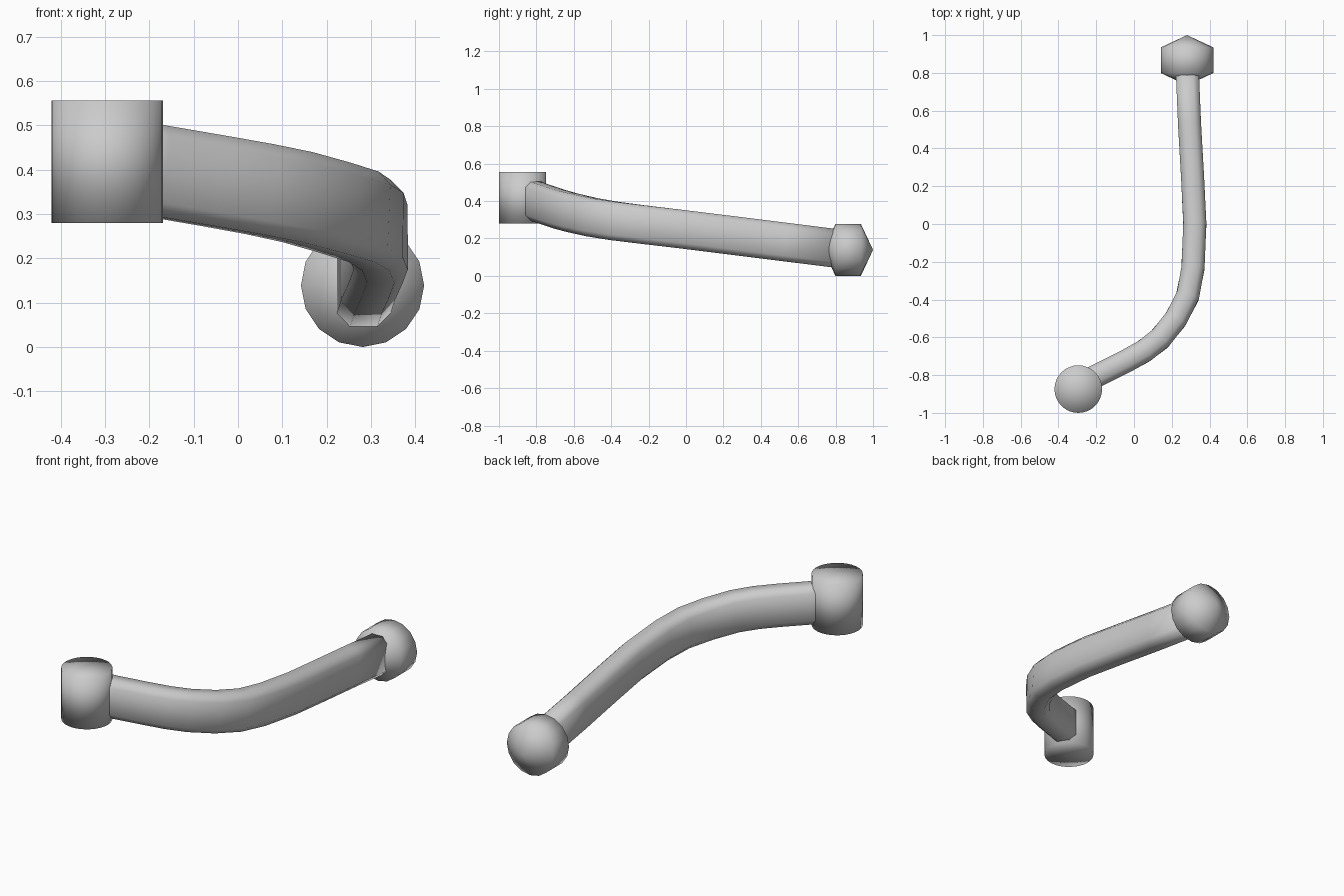
import bpy
import bmesh
from math import sin, cos, tau
from mathutils import Vector, Matrix

if "Cube" in bpy.data.objects:
    bpy.data.objects.remove(bpy.data.objects["Cube"], do_unlink=True)

grey = bpy.data.materials.new("plain grey")
grey.use_nodes = True
grey.diffuse_color = (0.6, 0.6, 0.6, 1)
grey.node_tree.nodes["Principled BSDF"].inputs["Base Color"].default_value = grey.diffuse_color


def finish(bm, name):
    """Turn a bmesh into a fully smooth-shaded grey object."""
    bmesh.ops.recalc_face_normals(bm, faces=bm.faces)
    for face in bm.faces:
        face.smooth = True
    mesh = bpy.data.meshes.new(name)
    bm.to_mesh(mesh)
    bm.free()
    mesh.materials.append(grey)
    obj = bpy.data.objects.new(name, mesh)
    bpy.context.collection.objects.link(obj)
    return obj


def bridge(bm, a, b):
    for i in range(len(a)):
        j = (i + 1) % len(a)
        bm.faces.new((a[i], a[j], b[j], b[i]))


def capped_drum(name, radius, half, peak, sides, matrix):
    """Cylinder whose end fans rise to a point at distance peak."""
    bm = bmesh.new()
    rings = [[bm.verts.new((radius * cos(tau * i / sides), radius * sin(tau * i / sides), z))
              for i in range(sides)] for z in (-half, half)]
    bridge(bm, *rings)
    for ring, z in zip(rings, (-peak, peak)):
        tip = bm.verts.new((0, 0, z))
        for i in range(sides):
            bm.faces.new((ring[i], ring[(i + 1) % sides], tip))
    bm.transform(matrix)
    return finish(bm, name)


# Upright collar at the front end
capped_drum("front_collar", 0.126, 0.138, 0.138, 32,
            Matrix.Translation((-0.295, -0.874, 0.418)))

# Pointed joint at the back end, lying along y
capped_drum("rear_joint", 0.139, 0.068, 0.133, 16,
            Matrix.Translation((0.281, 0.867, 0.139)) @ Matrix.Rotation(tau / 4, 4, "X"))

# Curved arm: chamfered rectangle swept along a bent path
path = [Vector(p) for p in (
    (-0.28, -0.845, 0.418), (-0.19, -0.80, 0.398), (-0.05, -0.73, 0.374),
    (0.05, -0.675, 0.356), (0.135, -0.61, 0.338), (0.22, -0.505, 0.314),
    (0.283, -0.385, 0.294), (0.312, -0.235, 0.275), (0.322, 0.0, 0.247),
    (0.310, 0.25, 0.216), (0.294, 0.53, 0.181), (0.282, 0.82, 0.145))]
w, h, c = 0.061, 0.103, 0.03
section = [(w, c - h), (w, h - c), (w - c, h), (c - w, h),
           (-w, h - c), (-w, c - h), (c - w, -h), (w - c, -h)]

bm = bmesh.new()
rings = []
for i, point in enumerate(path):
    tangent = path[min(i + 1, len(path) - 1)] - path[max(i - 1, 0)]
    side = tangent.cross(Vector((0, 0, 1))).normalized()
    up = side.cross(tangent).normalized()
    rings.append([bm.verts.new(point + side * s + up * t) for s, t in section])
for a, b in zip(rings, rings[1:]):
    bridge(bm, a, b)
bm.faces.new(rings[0])
bm.faces.new(rings[-1])
finish(bm, "curved_arm")
